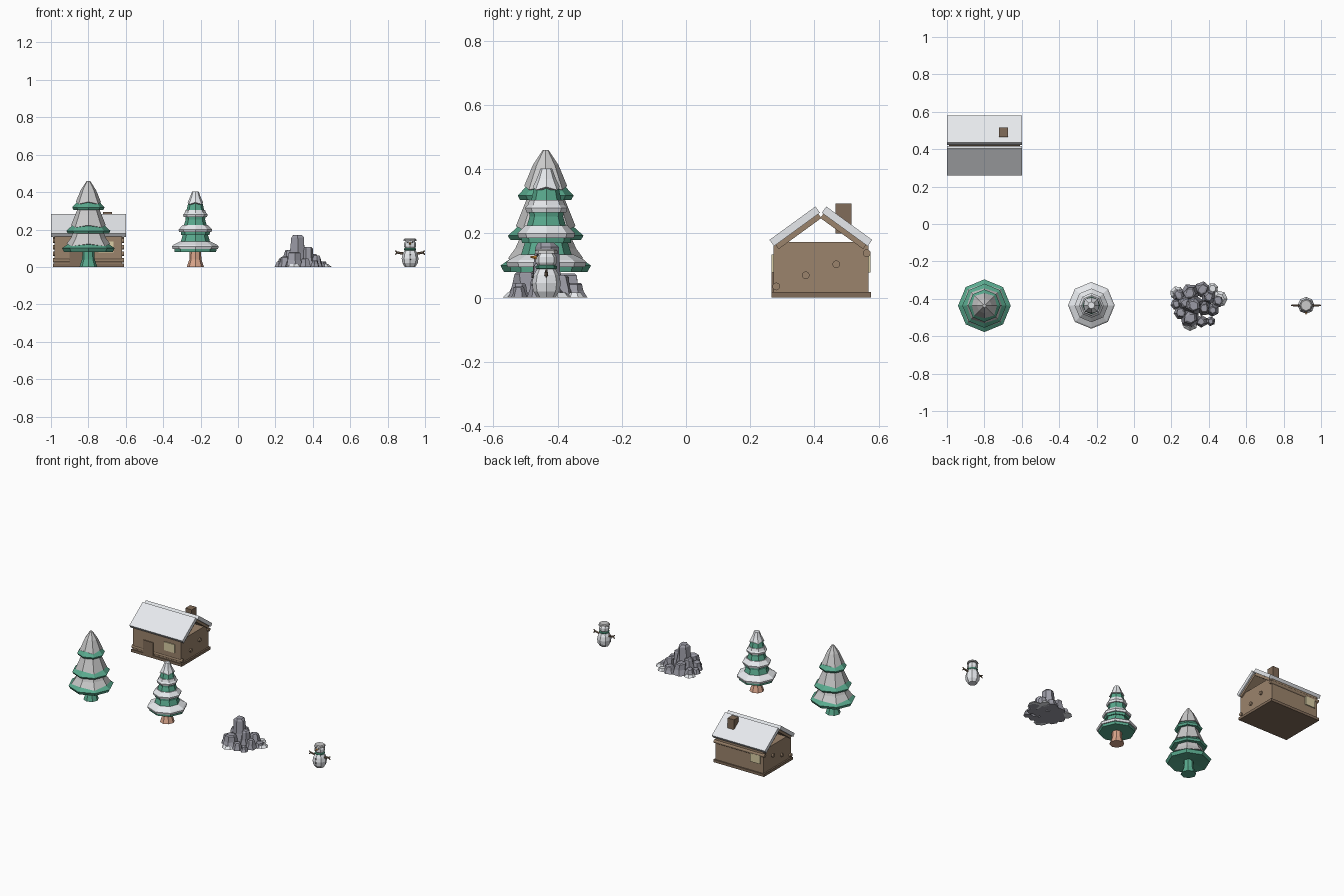
import bpy, bmesh, random
from math import pi, sin, cos
from mathutils import Vector, Matrix

if "Cube" in bpy.data.objects:
    bpy.data.objects.remove(bpy.data.objects["Cube"])

random.seed(4)


def material(name, rgb):
    m = bpy.data.materials.new(name)
    m.diffuse_color = (*rgb, 1)
    m.use_nodes = True
    m.node_tree.nodes["Principled BSDF"].inputs["Base Color"].default_value = m.diffuse_color
    return m


GREEN = material("needles", (0.10, 0.40, 0.27))
BARK = material("bark", (0.70, 0.38, 0.26))
WOOD = material("wood", (0.33, 0.23, 0.15))
DARK = material("dark_wood", (0.22, 0.15, 0.10))
GLASS = material("window_glow", (0.70, 0.62, 0.38))
SNOW = material("snow", (0.80, 0.82, 0.85))
FROST = material("frost", (0.55, 0.55, 0.56))
STONE = material("stone", (0.33, 0.33, 0.38))
ORANGE = material("carrot", (0.85, 0.35, 0.06))
COAL = material("coal", (0.06, 0.06, 0.06))


def finish(name, bm, mat):
    bmesh.ops.recalc_face_normals(bm, faces=bm.faces)
    me = bpy.data.meshes.new(name)
    bm.to_mesh(me)
    bm.free()
    ob = bpy.data.objects.new(name, me)
    bpy.context.collection.objects.link(ob)
    me.materials.append(mat)
    return ob


def lathe(name, profile, centre, mat, n=8, zig=0.0, turn=0.0):
    """Turn an (r, z) profile; zig drops every other vertex of the hem."""
    bm = bmesh.new()
    rings = []
    for k, (r, z) in enumerate(profile):
        drop = zig if k == len(profile) - 1 else 0
        rings.append([bm.verts.new((centre[0] + r * (1 + 0.6 * drop / r * (i % 2)) * cos(turn + 2 * pi * i / n),
                                    centre[1] + r * (1 + 0.6 * drop / r * (i % 2)) * sin(turn + 2 * pi * i / n),
                                    z - drop * (i % 2))) for i in range(n)])
    for a, b in zip(rings, rings[1:]):
        for i in range(n):
            j = (i + 1) % n
            bm.faces.new((a[i], a[j], b[j], b[i]))
    bm.faces.new(rings[0])
    bm.faces.new(rings[-1])
    return finish(name, bm, mat)


def box(name, x, y, z, mat):
    bm = bmesh.new()
    bmesh.ops.create_cube(bm, size=1)
    for v in bm.verts:
        v.co = [(lo + hi) / 2 + c * (hi - lo) for c, (lo, hi) in zip(v.co, (x, y, z))]
    return finish(name, bm, mat)


def prism(name, yz, x0, x1, mat):
    bm = bmesh.new()
    f = bm.faces.new([bm.verts.new((x0, y, z)) for y, z in yz])
    ext = bmesh.ops.extrude_face_region(bm, geom=[f])["geom"]
    bmesh.ops.translate(bm, vec=(x1 - x0, 0, 0), verts=[v for v in ext if isinstance(v, bmesh.types.BMVert)])
    return finish(name, bm, mat)


def rod(name, a, b, r1, r2, mat, n=8):
    a, b = Vector(a), Vector(b)
    rot = (b - a).to_track_quat('Z', 'Y').to_matrix().to_4x4()
    bm = bmesh.new()
    bmesh.ops.create_cone(bm, cap_ends=True, segments=n, radius1=r1, radius2=r2, depth=(b - a).length,
                          matrix=Matrix.Translation((a + b) / 2) @ rot)
    return finish(name, bm, mat)


# Tall tree: three flared tiers with frosted upper parts
T1 = (-0.80, -0.437)
lathe("tall_tree_trunk", [(0.03, 0.10), (0.034, 0.04), (0.048, 0.0)], T1, GREEN)
tiers = [
    [(0.004, 0.457), (0.035, 0.41), (0.062, 0.345), (0.087, 0.318), (0.080, 0.305), (0.045, 0.31)],
    [(0.050, 0.315), (0.066, 0.275), (0.088, 0.22), (0.118, 0.193), (0.110, 0.18), (0.06, 0.185)],
    [(0.070, 0.195), (0.090, 0.15), (0.112, 0.12), (0.141, 0.10), (0.130, 0.08), (0.04, 0.09)]]
for i, t in enumerate(tiers):
    lathe(f"tall_tree_tier_{i}", t, T1, GREEN)
    cap = [(r + 0.005, z + 0.003) for r, z in t[:3]]
    lathe(f"tall_tree_frost_{i}", cap, T1, FROST, zig=0.012)

# Small tree: straight tiers with snow lips
T2 = (-0.228, -0.435)
lathe("small_tree_trunk", [(0.03, 0.10), (0.032, 0.04), (0.046, 0.0)], T2, BARK)
lathe("small_tree_cap", [(0.018, 0.402), (0.030, 0.37), (0.042, 0.345)], T2, SNOW, zig=0.01)
for i, (top, zt, mid, hem, zh) in enumerate([(0.034, 0.36, 0.048, 0.066, 0.27),
                                             (0.044, 0.28, 0.062, 0.090, 0.19),
                                             (0.058, 0.20, 0.080, 0.125, 0.10)]):
    lathe(f"small_tree_tier_{i}", [(top, zt), (mid, zh + 0.03), (hem - 0.012, zh - 0.002),
                                   (hem - 0.014, zh - 0.02), (0.03, zh - 0.02)], T2, GREEN)
    lathe(f"small_tree_snow_{i}", [(mid + 0.004, zh + 0.035), (hem - 0.008, zh + 0.018),
                                   (hem, zh + 0.01), (hem - 0.004, zh - 0.004)], T2, SNOW)

# Rock outcrop: tapered six-sided columns and low snow drifts
rocks = [(.32, -.435, .058, .172), (.375, -.45, .042, .107), (.275, -.42, .045, .09), (.30, -.37, .052, .075),
         (.30, -.505, .055, .08), (.25, -.475, .038, .055), (.36, -.52, .034, .045), (.40, -.39, .042, .07),
         (.42, -.46, .036, .06), (.24, -.38, .038, .045), (.41, -.52, .026, .035), (.225, -.43, .03, .03),
         (.365, -.35, .044, .045), (.45, -.41, .036, .03)]
for i, (x, y, r, h) in enumerate(rocks):
    ob = lathe(f"rock_{i}", [(r * 0.45, h), (r * 0.62, h * 0.92), (r * 0.75, h * 0.45), (r, 0)], (x, y),
               STONE, n=6, turn=random.random() * 2)
    for v in ob.data.vertices:
        if v.co.z > h * 0.3:
            v.co.x += random.uniform(-0.08, 0.08) * r
            v.co.y += random.uniform(-0.08, 0.08) * r
for i, (x, y, r) in enumerate([(.455, -.40, .045), (.23, -.37, .038), (.30, -.53, .042), (.42, -.345, .03)]):
    lathe(f"drift_{i}", [(r * 0.6, 0.016), (r, 0.0)], (x, y), SNOW, n=7, turn=i)

# Snow figure
S = (0.92, -0.435)
lathe("snow_body", [(0.026, 0.095), (0.040, 0.07), (0.045, 0.045), (0.041, 0.02), (0.028, 0.0)], S, SNOW)
lathe("snow_head", [(0.022, 0.142), (0.033, 0.126), (0.033, 0.11), (0.023, 0.094)], S, SNOW)
lathe("scarf", [(0.026, 0.102), (0.033, 0.098), (0.033, 0.092), (0.028, 0.087)], S, GREEN)
lathe("hat", [(0.028, 0.152), (0.034, 0.147), (0.036, 0.138), (0.02, 0.137)], S, FROST)
rod("carrot_nose", (S[0], S[1] - 0.028, 0.125), (S[0], S[1] - 0.05, 0.127), 0.007, 0.002, ORANGE)
for i, z in enumerate((0.04, 0.065)):
    rod(f"button_{i}", (S[0], S[1] - 0.034, z), (S[0], S[1] - 0.046, z), 0.005, 0.004, COAL, 6)
for s in (-1, 1):
    rod("eye", (S[0] + s * 0.012, S[1] - 0.025, 0.132), (S[0] + s * 0.012, S[1] - 0.031, 0.132), 0.004, 0.003, COAL, 6)
    hand = (S[0] + s * 0.068, S[1], 0.077)
    rod("arm", (S[0] + s * 0.03, S[1], 0.07), hand, 0.007, 0.006, DARK, 6)
    for dz in (-0.012, 0.010):
        rod("finger", hand, (S[0] + s * 0.079, S[1], 0.077 + dz), 0.005, 0.003, DARK, 5)

# Cabin: base, walls, through-logs
box("cabin_base", (-0.99, -0.61), (0.266, 0.576), (0, 0.018), DARK)
box("cabin_walls", (-0.98, -0.62), (0.272, 0.568), (0.01, 0.174), WOOD)
for i, (y, z) in enumerate([(.281, .035), (.373, .07), (.468, .104), (.563, .139)]):
    rod(f"wall_log_{i}", (-0.99, y, z), (-0.61, y, z), 0.012, 0.012, WOOD, 12)

# Twin roof slabs with a gap at the ridge, mirrored about the ridge line
for s, side in ((-1, "front"), (1, "rear")):
    low, high, down = Vector((0.16, 0.18)), Vector((0.017, 0.284)), Vector((-0.588, -0.809))

    def slab(name, t0, t1, inset, x0, x1, mat):
        along = (high - low).normalized() * inset
        pts = [low + along + down * t0, high - along + down * t0, high - along + down * t1, low + along + down * t1]
        prism(name, [(0.42 + s * p.x, p.y) for p in pts], x0, x1, mat)

    slab(side + "_roof_snow", 0, 0.024, 0, -1.0, -0.60, SNOW)
    slab(side + "_roof_boards", 0.024, 0.040, 0.006, -0.99, -0.61, WOOD)

# Chimney, door and windows
box("chimney", (-0.722, -0.674), (0.465, 0.516), (0.20, 0.294), DARK)
box("door", (-0.90, -0.825), (0.266, 0.28), (0.018, 0.105), DARK)
box("front_window", (-0.745, -0.665), (0.266, 0.28), (0.078, 0.135), GLASS)
box("rear_window", (-0.96, -0.885), (0.56, 0.575), (0.078, 0.135), GLASS)
